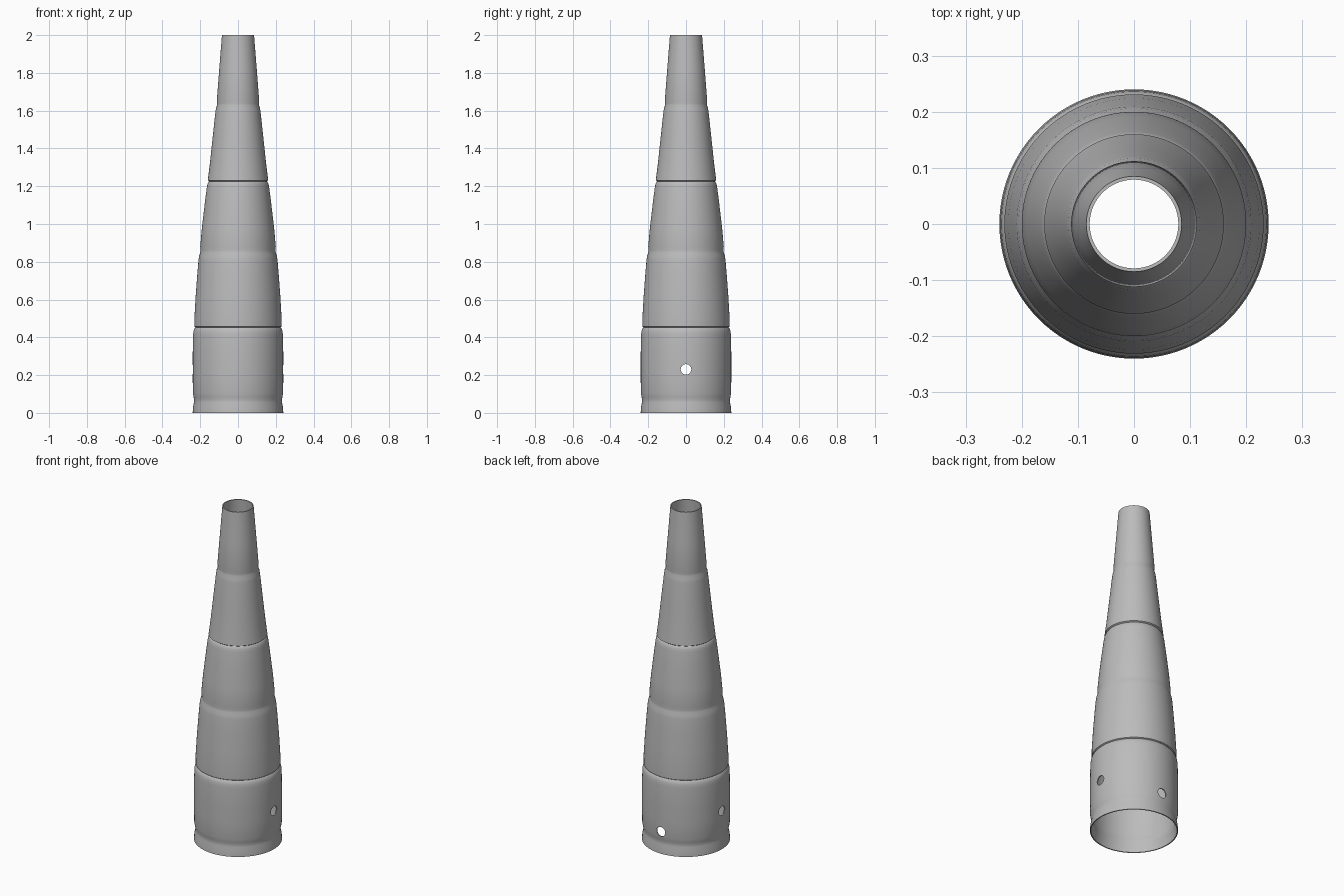
import bpy
import bmesh
import math
from mathutils import Vector, Matrix

if "Cube" in bpy.data.objects:
    bpy.data.objects.remove(bpy.data.objects["Cube"], do_unlink=True)

SIDES = 96
WALL = 0.006

grey = bpy.data.materials.new("plain_grey")
grey.use_nodes = True
grey.diffuse_color = (0.5, 0.5, 0.5, 1)
grey.node_tree.nodes["Principled BSDF"].inputs["Base Color"].default_value = (0.5, 0.5, 0.5, 1)

# Outer outline (radius, height) of the stacked, tapering sleeves
outline = [
    (0.240, 0.0), (0.238, 0.03), (0.233, 0.055), (0.232, 0.068), (0.235, 0.083), (0.239, 0.105),
    (0.240, 0.2), (0.240, 0.3), (0.238, 0.41), (0.236, 0.43), (0.232, 0.445), (0.225, 0.453),
    (0.231, 0.457), (0.231, 0.5), (0.224, 0.62), (0.215, 0.74), (0.209, 0.81), (0.206, 0.83),
    (0.200, 0.848), (0.198, 0.86), (0.200, 0.88),
    (0.191, 0.98), (0.177, 1.1), (0.165, 1.195), (0.162, 1.21), (0.158, 1.22), (0.153, 1.226),
    (0.160, 1.231), (0.150, 1.31), (0.135, 1.45), (0.120, 1.59), (0.117, 1.61),
    (0.111, 1.628), (0.110, 1.64), (0.112, 1.655), (0.100, 1.81), (0.085, 2.0),
]


def lathe(name, loop):
    """Revolve a closed (radius, height) loop about z."""
    bm = bmesh.new()
    rings = []
    for i in range(SIDES):
        a = math.tau * i / SIDES
        rings.append([bm.verts.new((r * math.cos(a), r * math.sin(a), z)) for r, z in loop])
    count = len(loop)
    for i in range(SIDES):
        here, there = rings[i], rings[(i + 1) % SIDES]
        for j in range(count):
            k = (j + 1) % count
            bm.faces.new((here[j], there[j], there[k], here[k]))
    bmesh.ops.recalc_face_normals(bm, faces=bm.faces)
    mesh = bpy.data.meshes.new(name)
    bm.to_mesh(mesh)
    bm.free()
    obj = bpy.data.objects.new(name, mesh)
    bpy.context.collection.objects.link(obj)
    obj.data.materials.append(grey)
    return obj


# Hollow tube with a thin wall, open at both ends
inner = [(r - WALL, z) for r, z in reversed(outline)]
tube = lathe("tapered_tube", outline + inner)
bpy.context.view_layer.objects.active = tube
tube.select_set(True)

# Round holes: one on each side, one lower at the back
for label, angle, height in (("left", 0, 0.23), ("right", 180, 0.23), ("back", 90, 0.132)):
    a = math.radians(angle)
    out = Vector((math.cos(a), math.sin(a), 0))
    bm = bmesh.new()
    bmesh.ops.create_cone(bm, cap_ends=True, segments=32, radius1=0.028, radius2=0.028, depth=0.16)
    turn = out.to_track_quat("Z", "Y").to_matrix().to_4x4()
    bm.transform(Matrix.Translation(out * 0.235 + Vector((0, 0, height))) @ turn)
    mesh = bpy.data.meshes.new(label + "_hole_cutter")
    bm.to_mesh(mesh)
    bm.free()
    mesh.materials.append(grey)
    cutter = bpy.data.objects.new(label + "_hole_cutter", mesh)
    cutter.hide_render = True
    bpy.context.collection.objects.link(cutter)
    cut = tube.modifiers.new(label + "_hole", "BOOLEAN")
    cut.operation = "DIFFERENCE"
    cut.solver = "EXACT"
    cut.object = cutter
    bpy.ops.object.modifier_apply(modifier=cut.name)
    bpy.data.objects.remove(cutter, do_unlink=True)

bpy.ops.object.shade_smooth_by_angle(angle=math.radians(35))
